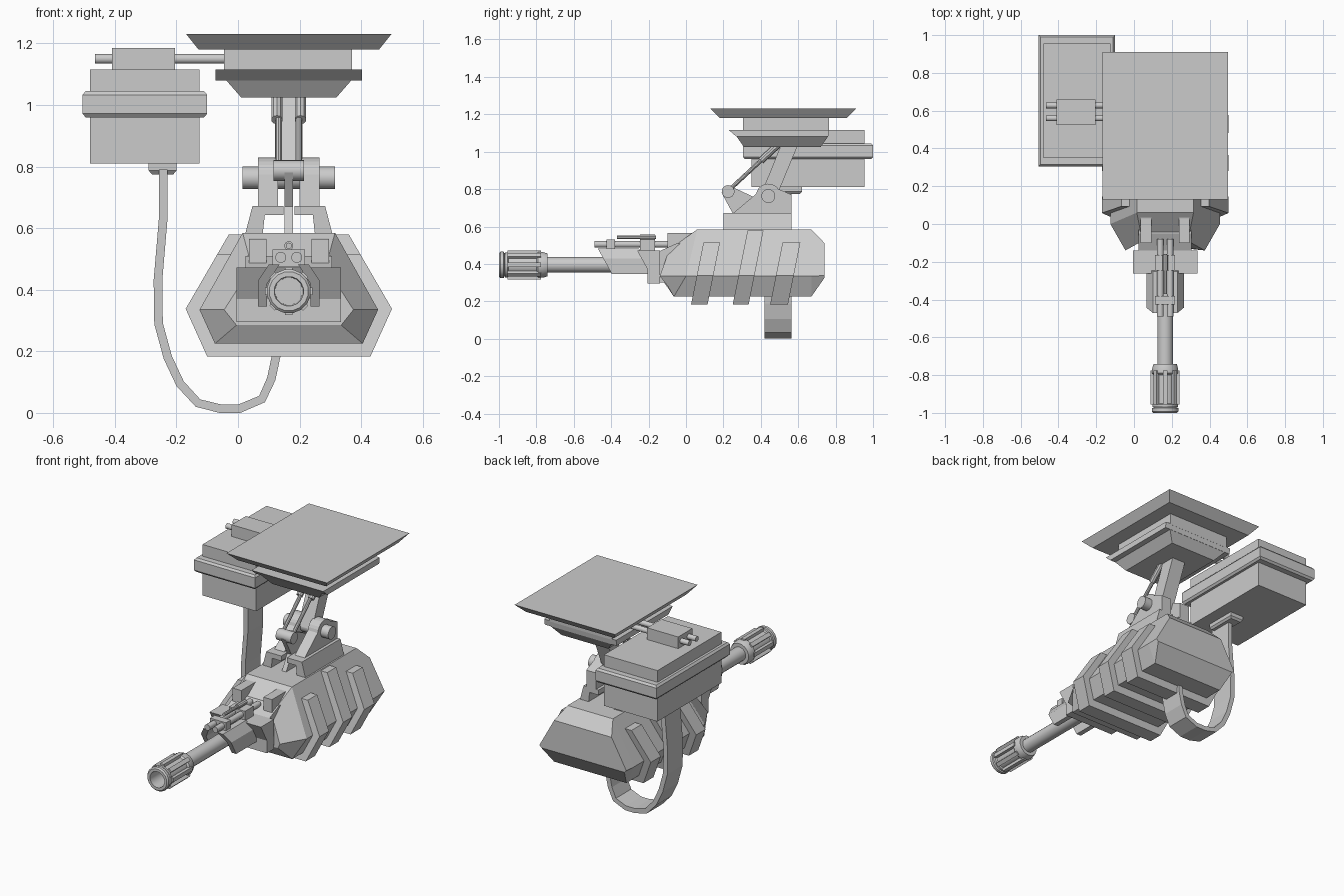
import bpy, bmesh, math
from mathutils import Vector

if "Cube" in bpy.data.objects:
    bpy.data.objects.remove(bpy.data.objects["Cube"])

CX = 0.165   # centre line of the gun, arm and ceiling mount
BZ = 0.395   # barrel axis height


def finish(name, bm, cx=0.0, mirror=False, smooth=True):
    bmesh.ops.recalc_face_normals(bm, faces=bm.faces[:])
    me = bpy.data.meshes.new(name)
    bm.to_mesh(me)
    bm.free()
    if smooth:
        me.shade_smooth()
        me.set_sharp_from_angle(angle=math.radians(32))
    ob = bpy.data.objects.new(name, me)
    ob.location.x = cx
    bpy.context.collection.objects.link(ob)
    if mirror:
        ob.modifiers.new("Mirror", 'MIRROR')
    return ob


def loft(name, sections, cx=0.0, mirror=False, smooth=True):
    """Skin a list of closed point rings and cap both ends."""
    bm = bmesh.new()
    rings = [[bm.verts.new(p) for p in s] for s in sections]
    n = len(rings[0])
    for a, b in zip(rings, rings[1:]):
        for i in range(n):
            j = (i + 1) % n
            bm.faces.new((a[i], a[j], b[j], b[i]))
    bm.faces.new(rings[0])
    bm.faces.new(rings[-1])
    return finish(name, bm, cx, mirror, smooth)


def prism_x(name, yz, x0, x1, **kw):
    return loft(name, [[(x, y, z) for y, z in yz] for x in (x0, x1)], smooth=False, **kw)


def prism_y(name, xz, y0, y1, shear=0.0, zref=0.0, **kw):
    return loft(name, [[(x, y + shear * (z - zref), z) for x, z in xz] for y in (y0, y1)],
                smooth=False, **kw)


def rect(x0, x1, y0, y1, z):
    return [(x0, y0, z), (x1, y0, z), (x1, y1, z), (x0, y1, z)]


def box(name, x0, x1, y0, y1, z0, z1, **kw):
    return loft(name, [rect(x0, x1, y0, y1, z0), rect(x0, x1, y0, y1, z1)], smooth=False, **kw)


def rod(name, p, q, r, n=16, **kw):
    p, q = Vector(p), Vector(q)
    rot = (q - p).to_track_quat('Z', 'Y')
    ring = [rot @ Vector((r * math.cos(t), r * math.sin(t), 0))
            for t in (2 * math.pi * (i + .5) / n for i in range(n))]
    return loft(name, [[p + v for v in ring], [q + v for v in ring]], **kw)


def lathe_y(name, profile, z, n=16):
    return loft(name, [[(r * math.cos(2 * math.pi * (i + .5) / n), y,
                         z + r * math.sin(2 * math.pi * (i + .5) / n)) for i in range(n)]
                       for y, r in profile], cx=CX)


# ceiling mount: wide bevelled plate, neck, flange and tapered socket
loft("mount_plate", [rect(-.293, .293, .18, .86, 1.18), rect(-.333, .333, .13, .91, 1.23)],
     cx=CX, smooth=False)
box("mount_neck", -.21, .205, .305, .765, 1.11, 1.185, cx=CX)
loft("mount_flange", [rect(-.238, .238, .27, .76, 1.08), rect(-.238, .238, .23, .765, 1.115)],
     cx=CX, smooth=False)
loft("mount_socket", [rect(-.155, .155, .31, .72, 1.025), rect(-.205, .205, .27, .76, 1.082)],
     cx=CX, smooth=False)

# support arm, twin pistons and pivots
prism_x("support_arm", [(.40, .77), (.48, .75), (.60, 1.04), (.51, 1.04)], -.045, .045, cx=CX)
rod("piston_rod", (.033, .225, .79), (.033, .49, 1.035), .011, 10, cx=CX, mirror=True)
rod("piston_sleeve", (.038, .40, .952), (.038, .495, 1.04), .019, 10, cx=CX, mirror=True)
rod("piston_pivot", (-.05, .225, .787), (.05, .225, .787), .034, 18, cx=CX)
rod("main_pivot", (-.15, .44, .763), (.15, .44, .763), .037, 20, cx=CX)
lug = [(.44 + .066 * math.cos(math.radians(a)), .763 + .066 * math.sin(math.radians(a)))
       for a in range(35, 171, 15)]
prism_x("pivot_lug", [(.25, .67), (.565, .67), (.565, .77)] + lug, .035, .10, cx=CX, mirror=True)
prism_x("piston_bracket", [(.20, .585), (.40, .585), (.40, .74), (.24, .815), (.19, .78), (.25, .67)],
        -.014, .014, cx=CX)
prism_y("saddle_foot", [(.142, .58), (.085, .58), (.078, .642), (.018, .642), (.018, .672), (.118, .672)],
        .20, .565, cx=CX, mirror=True)


# gun housing: lofted hexagonal body
def hexa(bot, mid, top):
    half = [bot, mid, top]
    return half + [(-x, y, z) for x, y, z in reversed(half)]


loft("gun_housing", [
    hexa((.17, -.10, .285), (.21, -.14, .335), (.12, -.09, .475)),
    hexa((.24, -.065, .225), (.29, 0, .335), (.15, .06, .585)),
    hexa((.24, .67, .225), (.29, .67, .335), (.15, .67, .585)),
    hexa((.275, .74, .325), (.288, .74, .338), (.19, .74, .512))], cx=CX, smooth=False)


# slanted armour bands wrapped under the housing
def band(name, y0, y1, ztop):
    xo = .335 - .58 * (ztop - .338)
    half = [(.265, .183), (.335, .338), (xo, ztop), (xo - .07, ztop), (.27, .338), (.22, .24)]
    outer, inner = half[:3], half[3:]
    ring = outer + inner + [(-x, z) for x, z in reversed(inner)] + [(-x, z) for x, z in reversed(outer)]
    prism_y(name, ring, y0, y1, .2, .183, cx=CX)


for i, (y0, y1, zt) in enumerate([(.027, .115, .515), (.25, .335, .58), (.45, .545, .515)]):
    band(f"armour_band_{i + 1}", y0, y1, zt)

# housing front: top fins and barrel collar
prism_x("front_fin", [(-.10, .45), (-.10, .565), (.03, .565), (.09, .58), (.09, .45)],
        .073, .13, cx=CX, mirror=True)
prism_x("front_core", [(-.16, .30), (-.16, .46), (-.05, .51), (.08, .51), (.08, .30)],
        -.14, .14, cx=CX)
prism_x("barrel_collar", [(-.262, .473), (-.14, .473), (-.14, .295), (-.205, .295), (-.205, .37)],
        -.17, .17, cx=CX)

# barrel shroud: two swept side plates
prism_y("barrel_shroud", [(.10, .345), (.10, .43), (.065, .482), (.03, .482), (.07, .42), (.07, .345)],
        -.47, -.25, -.55, .48, cx=CX, mirror=True)

# barrel and slotted muzzle
rod("barrel", (0, -.76, BZ), (0, -.13, BZ), .042, 16, cx=CX)
lathe_y("muzzle", [(-.74, .04), (-.74, .062), (-.765, .07), (-.79, .07), (-.80, .06), (-.95, .06),
                   (-.955, .068), (-.968, .068), (-.97, .06), (-.975, .072), (-.992, .072),
                   (-1.0, .064), (-1.0, .048), (-.86, .045)], BZ)
for i in range(8):
    rib = box(f"muzzle_rib_{i + 1}", -.012, .012, -.955, -.775, .05, .077, cx=CX)
    rib.location.z = BZ
    rib.rotation_euler.y = i * math.pi / 4

# twin rails and sight tube above the barrel
rod("rail", (.026, -.49, .505), (.026, -.08, .505), .018, 12, cx=CX, mirror=True)
box("rail_clamp_front", -.053, .053, -.425, -.38, .475, .53, cx=CX)
box("rail_clamp_rear", -.053, .053, -.245, -.165, .47, .53, cx=CX)
rod("sight_tube", (0, -.37, .543), (0, -.16, .543), .010, 10, cx=CX)
rod("sight_housing", (0, -.245, .543), (0, -.165, .543), .015, 10, cx=CX)

# ammunition box with chamfered flange
box("ammo_box", -.48, -.125, .35, .955, .81, 1.115)
loft("ammo_box_flange", [rect(-.495, -.11, .315, .99, .96), rect(-.505, -.10, .305, 1.0, .972),
                         rect(-.505, -.10, .305, 1.0, 1.033), rect(-.495, -.11, .315, .99, 1.045)],
     smooth=False)
box("feed_motor", -.41, -.205, .525, .66, 1.11, 1.185)
for i, y in enumerate((.56, .628)):
    rod(f"link_rod_{i + 1}", (-.465, y, 1.15), (-.03, y, 1.15), .016, 12)
loft("belt_port", [rect(-.28, -.21, .44, .61, .775), rect(-.29, -.20, .43, .62, .787),
                   rect(-.29, -.20, .43, .62, .815)], smooth=False)

# ammunition belt: flat strip hanging in a loop
path = [Vector(p) for p in [(-.243, .79), (-.243, .63), (-.26, .43), (-.258, .29), (-.228, .18),
                            (-.188, .095), (-.13, .032), (-.058, .014), (.005, .014), (.078, .045),
                            (.108, .11), (.125, .19), (.13, .26)]]
left, right = [], []
for i, p in enumerate(path):
    d = (path[min(i + 1, len(path) - 1)] - path[max(i - 1, 0)]).normalized()
    nrm = Vector((-d.y, d.x)) * .014
    left.append(p + nrm)
    right.append(p - nrm)
low = min(v.y for v in left + right)
prism_y("ammo_belt", [(v.x, v.y - low if v.y < .1 else v.y) for v in left + right[::-1]], .42, .565)
